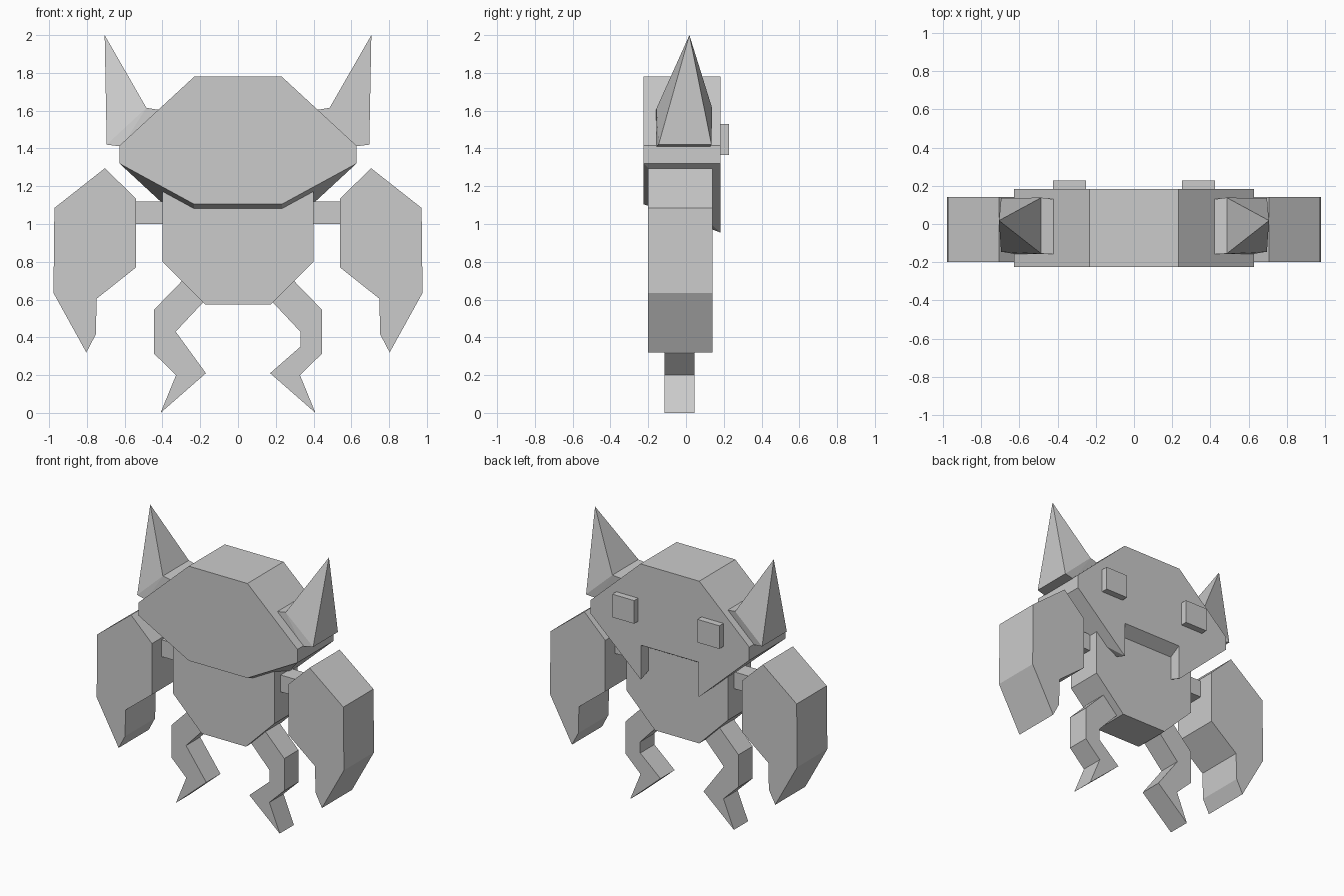
import bpy, bmesh, math
from mathutils import Vector

cube = bpy.data.objects.get("Cube")
if cube:
    bpy.data.objects.remove(cube, do_unlink=True)

# One plain grey for the whole figure
grey = bpy.data.materials.new("plain_grey")
grey.use_nodes = True
GREY = (0.6, 0.6, 0.6, 1)
grey.diffuse_color = GREY
grey.node_tree.nodes["Principled BSDF"].inputs["Base Color"].default_value = GREY


def finish(name, bm):
    bmesh.ops.recalc_face_normals(bm, faces=bm.faces[:])
    mesh = bpy.data.meshes.new(name)
    bm.to_mesh(mesh)
    bm.free()
    mesh.materials.append(grey)
    obj = bpy.data.objects.new(name, mesh)
    bpy.context.collection.objects.link(obj)
    return obj


def slab(name, profile, y0, y1, side=1):
    """Extrude an x-z outline from y0 to y1."""
    bm = bmesh.new()
    face = bm.faces.new([bm.verts.new((side * x, y0, z)) for x, z in profile])
    new = bmesh.ops.extrude_face_region(bm, geom=[face])["geom"]
    verts = [g for g in new if isinstance(g, bmesh.types.BMVert)]
    bmesh.ops.translate(bm, verts=verts, vec=(0, y1 - y0, 0))
    return finish(name, bm)


def hull(name, points, side=1):
    """Convex solid around a few corner points."""
    bm = bmesh.new()
    for x, y, z in points:
        bm.verts.new((side * x, y, z))
    bmesh.ops.convex_hull(bm, input=bm.verts[:])
    bmesh.ops.dissolve_limit(bm, angle_limit=math.radians(0.5),
                             verts=bm.verts[:], edges=bm.edges[:])
    return finish(name, bm)


def box(name, x0, x1, y0, y1, z0, z1, side=1):
    return slab(name, [(x0, z0), (x1, z0), (x1, z1), (x0, z1)], y0, y1, side)


# Head: its underside slopes down towards the face
FRONT, BACK = -0.225, 0.182
corners = []
for s in (1, -1):
    for y, low in ((FRONT, 1.105), (BACK, 0.955)):
        for x, z in ((0.232, 1.78), (0.627, 1.415), (0.627, 1.32), (0.232, low)):
            corners.append((s * x, y, z))
head = hull("head", corners)

# Mouth notch that leaves a fang on each side
notch = [(0.097, 0.8), (0.097, 1.15), (BACK, 1.2), (0.3, 1.26), (0.3, 0.8)]
cutter = hull("mouth_cutter", [(x, y, z) for x in (-0.228, 0.228) for y, z in notch])
cutter.hide_render = True
cut = head.modifiers.new("mouth", "BOOLEAN")
cut.operation = "DIFFERENCE"
cut.solver = "EXACT"
cut.object = cutter
bpy.context.view_layer.objects.active = head
bpy.ops.object.modifier_apply(modifier=cut.name)
bpy.data.objects.remove(cutter, do_unlink=True)

# Body
half = [(0.175, 0.575), (0.4, 0.8), (0.4, 1.25)]
slab("body", half + [(-x, z) for x, z in reversed(half)], -0.16, 0.1)

# Outlines of the paired limbs
ARM = [(0.705, 1.295), (0.972, 1.085), (0.977, 0.635), (0.803, 0.32),
       (0.753, 0.415), (0.748, 0.605), (0.54, 0.77), (0.54, 1.135)]
LEG = [(0.18, 0.59), (0.33, 0.43), (0.33, 0.35), (0.17, 0.21), (0.41, 0),
       (0.328, 0.2), (0.446, 0.315), (0.446, 0.545), (0.295, 0.7)]

for side, word in ((1, "left"), (-1, "right")):
    slab(word + "_arm", ARM, -0.2, 0.14, side)
    box(word + "_shoulder", 0.38, 0.56, -0.09, 0.03, 1.0, 1.12, side)
    # The right knee is a single sharp bend
    leg = LEG if side > 0 else LEG[:2] + LEG[3:]
    slab(word + "_leg", leg, -0.115, 0.045, side)
    box(word + "_eye", 0.25, 0.423, 0.15, 0.228, 1.365, 1.53, side)

    # Horn: a collar on the head slope and a spike on top
    rim = [(0.485, -0.155, 1.615), (0.485, 0.138, 1.615),
           (0.695, -0.145, 1.42), (0.695, 0.135, 1.42)]
    root = [(0.41, -0.158, 1.603), (0.41, 0.128, 1.603),
            (0.615, -0.158, 1.41), (0.615, 0.128, 1.41)]
    hull(word + "_horn_collar", rim + root, side)
    hull(word + "_horn", rim + [(0.706, 0.018, 2.0)], side)
